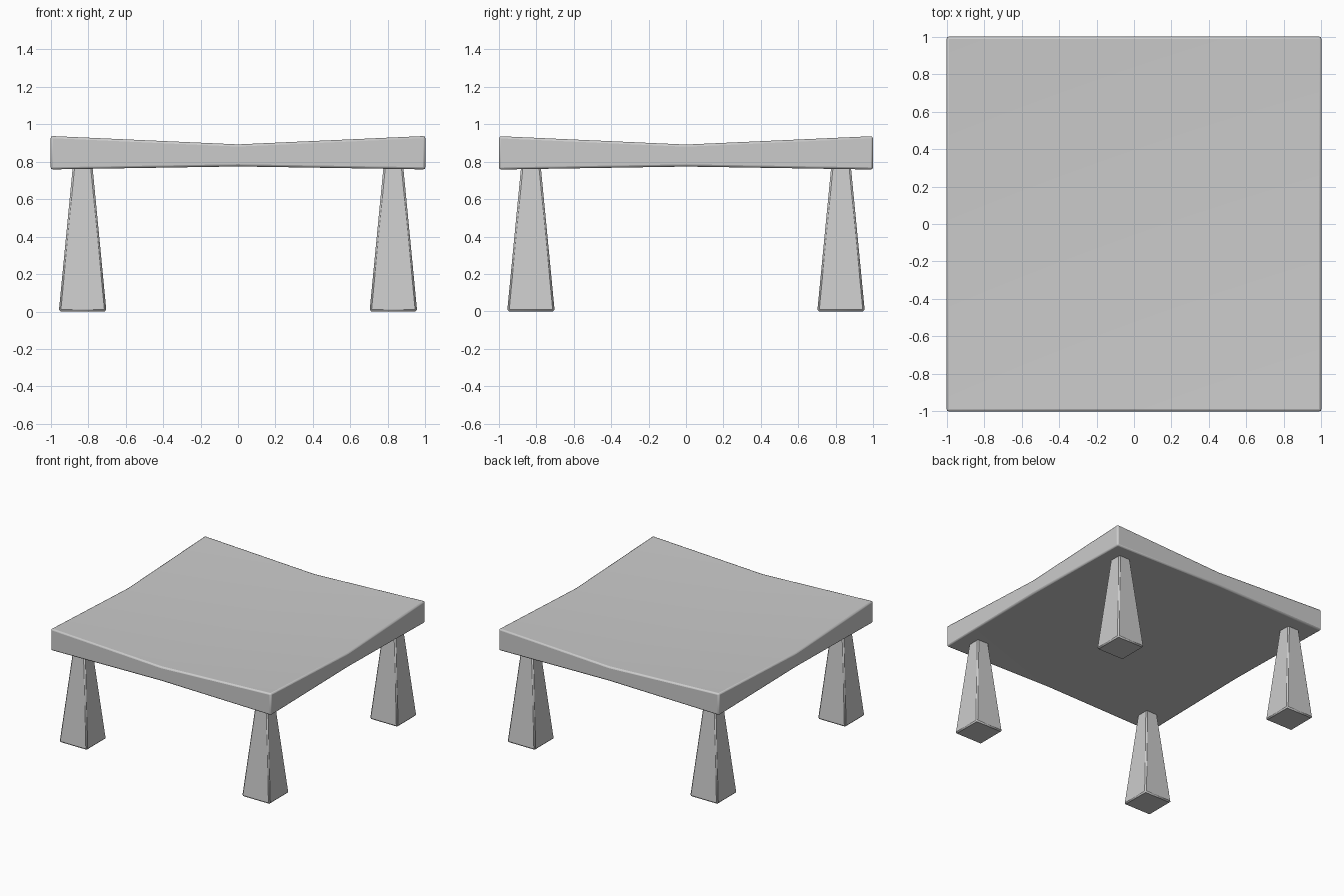
import bpy, bmesh

if "Cube" in bpy.data.objects:
    bpy.data.objects.remove(bpy.data.objects["Cube"])


def finish(name, bm, bevel, segments, angle):
    """Turn a bmesh into an object with softly bevelled edges."""
    bmesh.ops.recalc_face_normals(bm, faces=bm.faces)
    mesh = bpy.data.meshes.new(name)
    bm.to_mesh(mesh)
    bm.free()
    obj = bpy.data.objects.new(name, mesh)
    bpy.context.collection.objects.link(obj)
    mod = obj.modifiers.new("soft_edges", 'BEVEL')
    mod.width, mod.segments = bevel, segments
    mod.limit_method, mod.angle_limit = 'ANGLE', 0.8
    bpy.ops.object.select_all(action='DESELECT')
    obj.select_set(True)
    bpy.context.view_layer.objects.active = obj
    bpy.ops.object.shade_smooth_by_angle(angle=angle)
    return obj


# seat: square slab, two faces per side, dished on top and thicker at the corners
TOP = [0.87, 0.892, 0.937]      # centre, mid-edge, corner
BOTTOM = [0.78, 0.774, 0.758]
bm = bmesh.new()
bmesh.ops.create_grid(bm, x_segments=2, y_segments=2, size=1)
slab = bmesh.ops.extrude_face_region(bm, geom=bm.faces[:])
top = {v for v in slab["geom"] if isinstance(v, bmesh.types.BMVert)}
for v in bm.verts:
    ring = round(abs(v.co.x)) + round(abs(v.co.y))
    v.co.z = (TOP if v in top else BOTTOM)[ring]
finish("seat", bm, 0.012, 2, 1.0)

# four legs: square, tapering upwards into the seat
for side_y, depth in ((-1, "front"), (1, "back")):
    for side_x, side in ((-1, "left"), (1, "right")):
        bm = bmesh.new()
        bmesh.ops.create_cube(bm, size=1)
        for v in bm.verts:
            high = v.co.z > 0
            width = 0.10 if high else 0.254
            v.co.x = side_x * 0.829 + v.co.x * width
            v.co.y = side_y * 0.829 + v.co.y * width
            v.co.z = 0.80 if high else 0.0
        finish(f"{depth}_{side}_leg", bm, 0.01, 1, 0.5)
